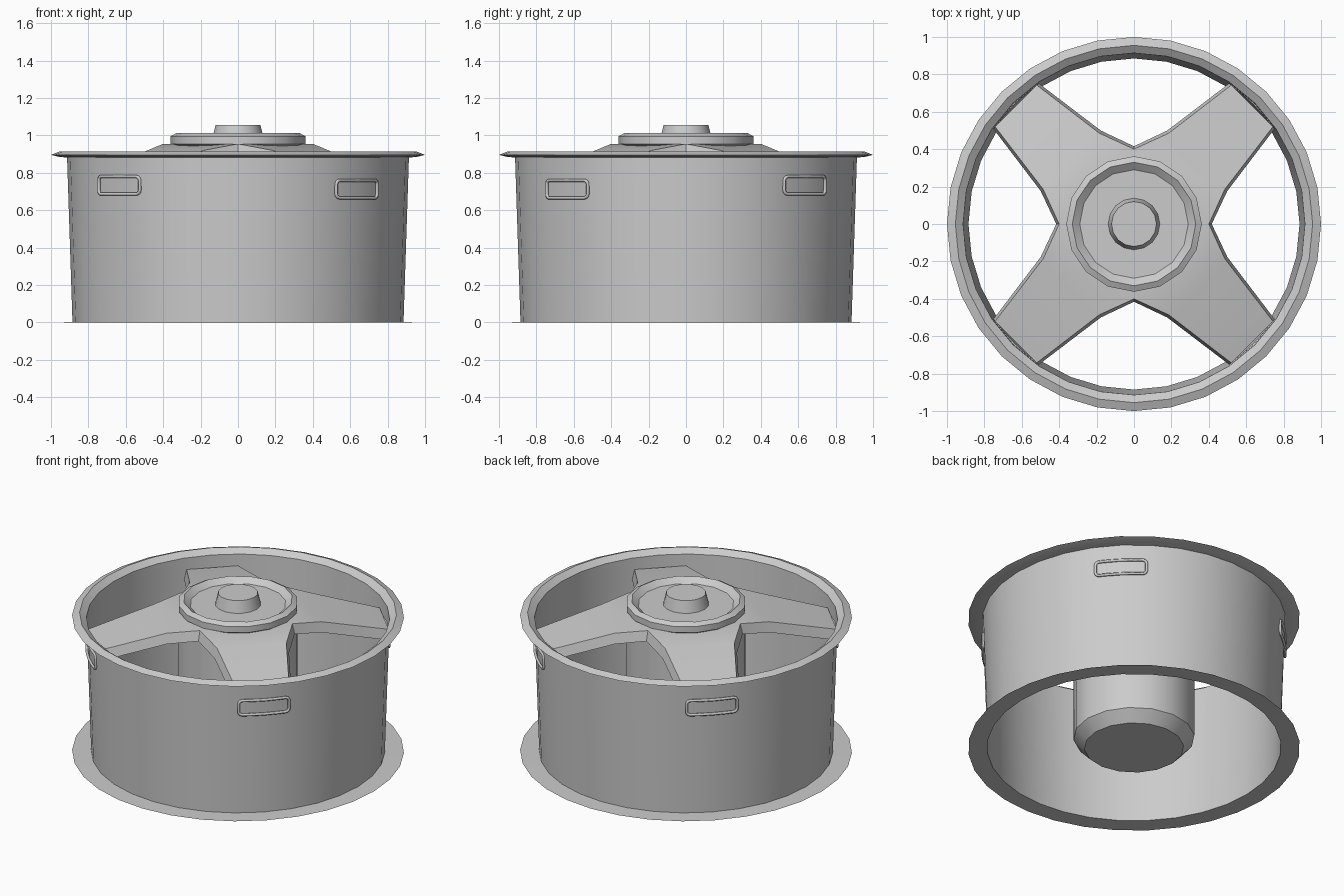
import bpy, bmesh
from math import sin, cos, pi, radians

if "Cube" in bpy.data.objects:
    bpy.data.objects.remove(bpy.data.objects["Cube"])


def finish(name, bm, angle=30):
    me = bpy.data.meshes.new(name)
    bmesh.ops.remove_doubles(bm, verts=bm.verts, dist=1e-5)
    bmesh.ops.recalc_face_normals(bm, faces=bm.faces)
    bm.to_mesh(me)
    bm.free()
    ob = bpy.data.objects.new(name, me)
    bpy.context.collection.objects.link(ob)
    bpy.ops.object.select_all(action='DESELECT')
    ob.select_set(True)
    bpy.context.view_layer.objects.active = ob
    bpy.ops.object.shade_smooth_by_angle(angle=radians(angle))
    return ob


def lathe(name, profile, sides):
    """Revolve (radius, z) points around the z axis."""
    bm = bmesh.new()
    pts = [bm.verts.new((0, r, z)) for r, z in profile]
    edges = [bm.edges.new(p) for p in zip(pts, pts[1:])]
    bmesh.ops.spin(bm, geom=pts + edges, axis=(0, 0, 1), cent=(0, 0, 0),
                   angle=2 * pi, steps=sides, use_duplicate=False)
    return finish(name, bm)


# Barrel: tapered wall with a flat foot flange and a ridged rim
lathe("barrel", [(1.0, 0.0), (0.885, 0.002), (0.914, 0.885), (0.955, 0.914),
                 (1.0, 0.896), (0.955, 0.885), (0.916, 0.882)], 32)

# Hub: chamfered column under the spokes
lathe("hub_column", [(0, 0), (0.30, 0), (0.365, 0.07), (0.365, 0.93)], 16)

# Hub cap: dished plate with raised centre button
lathe("hub_cap", [(0.34, 0.94), (0.362, 0.955), (0.362, 0.995), (0.33, 1.012),
                  (0.29, 0.98), (0.138, 0.98), (0.12, 1.056), (0, 1.056)], 16)


# Spokes: four sloping arms on the diagonals, with slightly flared sides
def spokes():
    bm = bmesh.new()
    top = [(0.283, 0.283, 0.955), (0.474, 0.212, 0.92), (0.894, 0.157, 0.81)]
    low = [(0.294, 0.294, 0.89), (0.478, 0.228, 0.855), (0.890, 0.172, 0.745)]
    for k in range(4):
        a = pi / 4 + k * pi / 2

        def v(u, w, z):
            return bm.verts.new((u * cos(a) - w * sin(a),
                                 u * sin(a) + w * cos(a), z))
        rows = {}
        for key, pts, zc in (("t", top, 0.955), ("b", low, 0.89)):
            left = [v(*p) for p in pts]
            right = [v(u, -w, z) for u, w, z in pts]
            bm.faces.new((v(0, 0, zc), left[0], right[0]))
            for i in range(2):
                bm.faces.new((left[i], left[i + 1], right[i + 1], right[i]))
            rows[key] = left, right
        for s in range(2):
            t, b = rows["t"][s], rows["b"][s]
            for i in range(2):
                bm.faces.new((t[i], t[i + 1], b[i + 1], b[i]))
        (tl, tr), (bl, br) = rows["t"], rows["b"]
        bm.faces.new((tl[2], tr[2], br[2], bl[2]))
    finish("spokes", bm, 20)


spokes()


# Side loops: thin rounded rectangular frames wrapped on the wall
def side_loop(name, angle, z0, hw=0.155, hh=0.047, rad=0.022):
    path = []
    for cx, cz, start in ((1, 1, 0), (-1, 1, 90), (-1, -1, 180), (1, -1, 270)):
        for j in range(4):
            t = radians(start + 30 * j)
            path.append((cx * (hw - rad) + rad * cos(t),
                         cz * (hh - rad) + rad * sin(t)))
        if cx * cz > 0:
            path += [(cx * f * hw, cz * hh) for f in (0.5, 0, -0.5)]
    cu = bpy.data.curves.new(name, 'CURVE')
    cu.dimensions = '3D'
    cu.bevel_depth = 0.009
    cu.bevel_resolution = 1
    sp = cu.splines.new('POLY')
    sp.points.add(len(path) - 1)
    for p, (s, z) in zip(sp.points, path):
        a = angle + s / 0.91
        p.co = (0.911 * cos(a), 0.911 * sin(a), z0 + z, 1)
    sp.use_cyclic_u = True
    bpy.context.collection.objects.link(bpy.data.objects.new(name, cu))


for k in range(4):
    side_loop(f"side_loop_{k + 1}", pi / 4 + k * pi / 2, 0.713 if k % 2 else 0.733)
